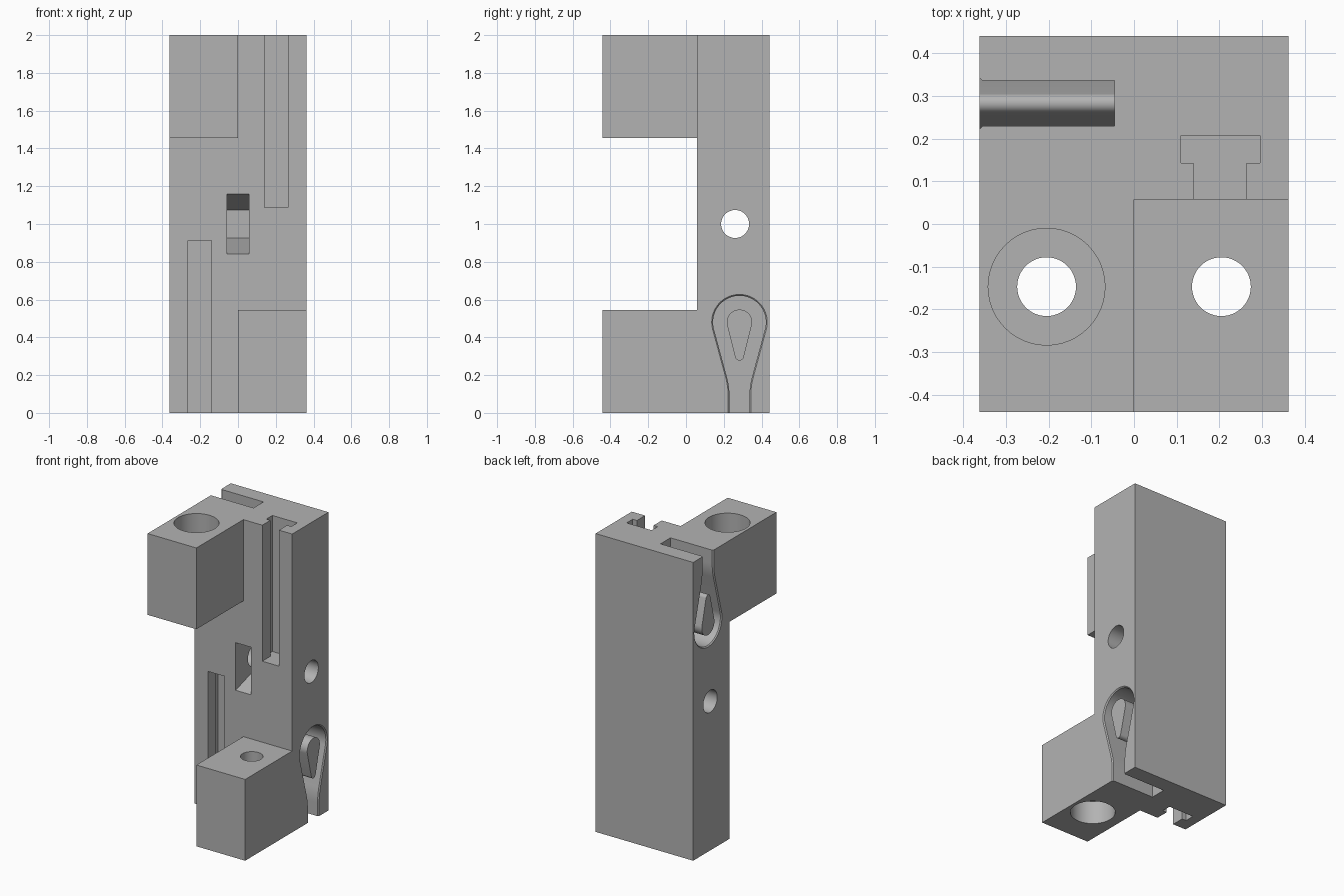
import bpy, bmesh, math
from mathutils import Vector

if "Cube" in bpy.data.objects:
    bpy.data.objects.remove(bpy.data.objects["Cube"])

grey = bpy.data.materials.new("plain grey")
grey.diffuse_color = (0.45, 0.45, 0.45, 1)
grey.use_nodes = True
grey.node_tree.nodes["Principled BSDF"].inputs["Base Color"].default_value = grey.diffuse_color


def loft(name, sections):
    """Closed solid through matching rings of points."""
    bm = bmesh.new()
    rings = [[bm.verts.new(p) for p in s] for s in sections]
    n = len(rings[0])
    for a, b in zip(rings, rings[1:]):
        for i in range(n):
            bm.faces.new((a[i], a[(i + 1) % n], b[(i + 1) % n], b[i]))
    bm.faces.new(rings[0])
    bm.faces.new(rings[-1])
    bmesh.ops.recalc_face_normals(bm, faces=bm.faces)
    me = bpy.data.meshes.new(name)
    bm.to_mesh(me)
    bm.free()
    ob = bpy.data.objects.new(name, me)
    bpy.context.collection.objects.link(ob)
    me.materials.append(grey)
    return ob


def along_z(pts, z):
    return [(x, y, z) for x, y in pts]


def along_x(pts, x):
    return [(x, y, z) for y, z in pts]


def box(name, x0, x1, y0, y1, z0, z1):
    pts = [(x0, y0), (x1, y0), (x1, y1), (x0, y1)]
    return loft(name, [along_z(pts, z0), along_z(pts, z1)])


def circle(cx, cy, r, n=48):
    return [(cx + r * math.cos(2 * math.pi * i / n),
             cy + r * math.sin(2 * math.pi * i / n)) for i in range(n)]


def turned(sections):
    """Half turn about the front-back axis at mid height."""
    return [[(-x, y, 2 - z) for x, y, z in s] for s in sections]


body = box("clamp_body", -0.362, 0.362, 0.057, 0.441, 0, 2)


def apply(tool, op):
    m = body.modifiers.new(op, 'BOOLEAN')
    m.operation, m.solver, m.object = op, 'EXACT', tool
    bpy.context.view_layer.objects.active = body
    bpy.ops.object.modifier_apply(modifier=m.name)
    bpy.data.objects.remove(tool)


def twice(name, sections, op='DIFFERENCE'):
    for s in (sections, turned(sections)):
        apply(loft(name, s), op)


PY, PZ = 0.283, 0.48  # centre of the keyhole pocket


def keyhole(o):
    """Round head narrowing with a soft bend into a straight neck."""
    r, w = 0.14 + o, 0.053 + o
    corner = Vector((w, 0.14 - PZ))
    a = math.atan2(corner.y, corner.x) + math.acos(r / corner.length)
    tangent = Vector((r * math.cos(a), r * math.sin(a)))
    p0 = Vector((w, corner.y - 0.05))
    p2 = corner + (tangent - corner).normalized() * 0.05
    half = [Vector((w, -PZ - 0.05))]
    for i in range(9):
        t = i / 8
        half.append(p0 * (1 - t) ** 2 + corner * 2 * t * (1 - t) + p2 * t * t)
    for i in range(21):
        b = a + (math.pi / 2 - a) * i / 20
        half.append(Vector((r * math.cos(b), r * math.sin(b))))
    pts = [(p.x, p.y) for p in half]
    pts += [(-x, y) for x, y in reversed(pts[:-1])]
    return [(PY + x, PZ + y) for x, y in pts]


def teardrop(r, tip, drop):
    """Big round top joined to a small round tip below."""
    a = -math.asin((r - tip) / drop)
    pts = []
    for i in range(33):
        b = a + (math.pi - 2 * a) * i / 32
        pts.append((PY + r * math.cos(b), PZ + r * math.sin(b)))
    for i in range(17):
        b = math.pi - a + (math.pi + 2 * a) * i / 16
        pts.append((PY + tip * math.cos(b), PZ - drop + tip * math.sin(b)))
    return pts


# Mounting blocks, diagonal from each other
block = [(0, -0.441), (0.362, -0.441), (0.362, 0.2), (0, 0.2)]
twice("mounting_block", [along_z(block, 0), along_z(block, 0.545)], 'UNION')

# Bolt holes with counterbores on the outer ends
for name, r, z0, z1 in (("bolt_hole", 0.069, -0.1, 0.7),
                        ("counterbore", 0.137, -0.1, 0.156)):
    ring = circle(0.205, -0.147, r)
    twice(name, [along_z(ring, z0), along_z(ring, z1)])

# T-shaped slots open at the front and at one end
tee = [(0.14, 0), (0.264, 0), (0.264, 0.143), (0.295, 0.143),
       (0.295, 0.207), (0.11, 0.207), (0.11, 0.143), (0.14, 0.143)]
twice("t_slot", [along_z(tee, 1.088), along_z(tee, 2.1)])

# Keyhole pockets with a small flared rim, then the flush islands inside
twice("keyhole_pocket", [along_x(keyhole(0), 0.046), along_x(keyhole(0), 0.355),
                         along_x(keyhole(0.007), 0.362), along_x(keyhole(0.007), 0.4)])
drop = teardrop(0.067, 0.023, 0.18)
twice("pocket_island", [along_x(drop, 0.02), along_x(drop, 0.362)], 'UNION')

# Cross hole and the tapered window in the front
pin = circle(0.26, 1.0, 0.074)
apply(loft("cross_hole", [along_x(pin, -0.5), along_x(pin, 0.5)]), 'DIFFERENCE')
window = [(0.0, 0.823), (0.334, 0.926), (0.334, 1.074), (0.0, 1.177)]
apply(loft("front_window", [along_x(window, -0.057), along_x(window, 0.057)]), 'DIFFERENCE')

# Smooth the round walls, keep edges crisp
bpy.ops.object.select_all(action='DESELECT')
body.select_set(True)
bpy.context.view_layer.objects.active = body
bpy.ops.object.shade_smooth_by_angle(angle=math.radians(30))
